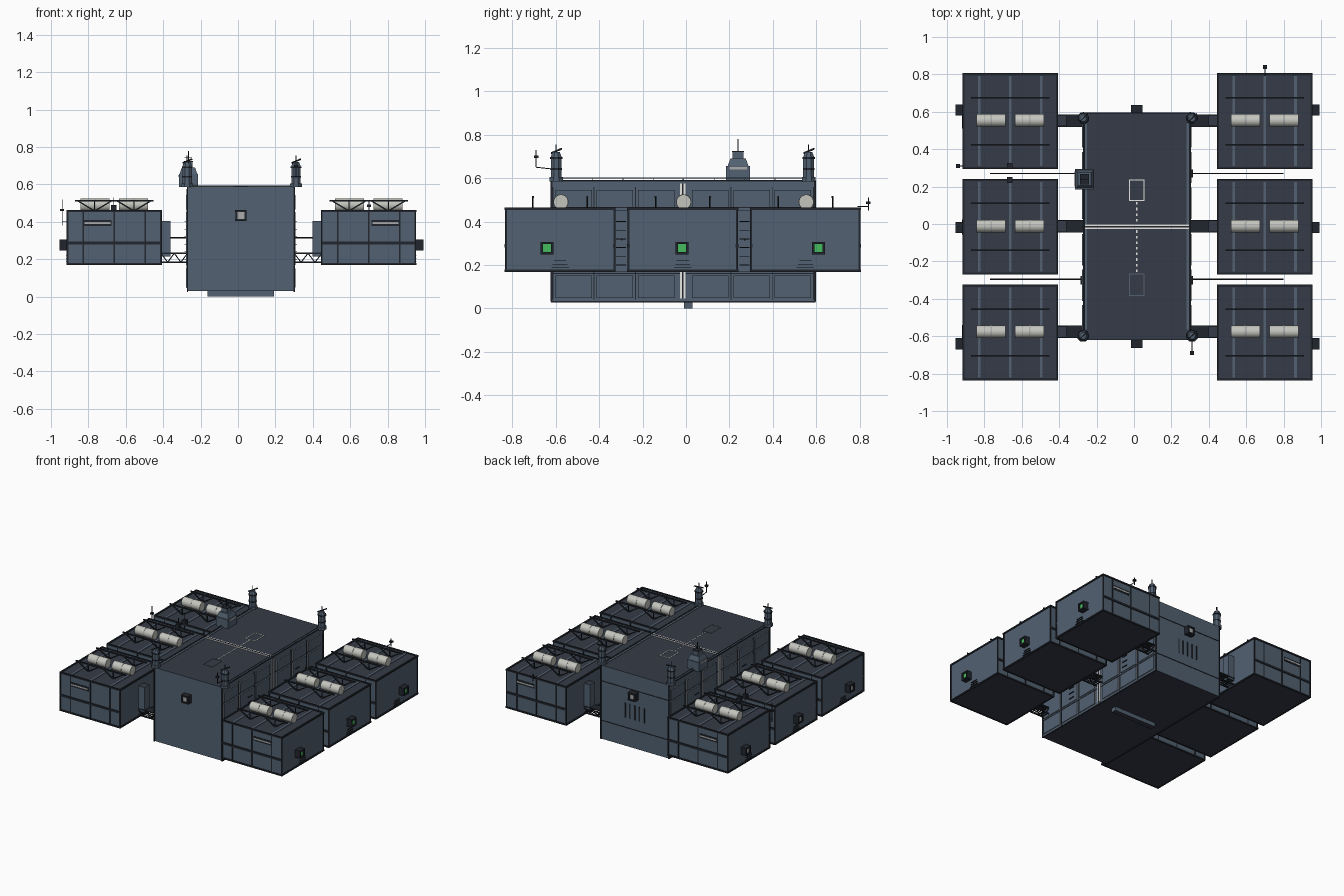
import bpy, bmesh, math
from mathutils import Vector, Matrix

cube = bpy.data.objects.get("Cube")
if cube:
    bpy.data.objects.remove(cube, do_unlink=True)


def material(name, r, g, b):
    m = bpy.data.materials.new(name)
    m.use_nodes = True
    m.diffuse_color = (r, g, b, 1)
    m.node_tree.nodes["Principled BSDF"].inputs["Base Color"].default_value = (r, g, b, 1)
    return m


SLATE = material("slate wall", .085, .12, .165)
DARK = material("dark roof", .036, .044, .063)
TRIM = material("black trim", .015, .019, .026)
TANK = material("pale tank", .55, .56, .51)
WHITE = material("white light", .85, .85, .82)
GREEN = material("green lamp", .06, .5, .11)
GREY = material("grey glass", .4, .41, .4)


class Part:
    """Collects simple solids into one named object."""

    def __init__(self, name, *mats):
        self.name, self.mats, self.bm = name, mats, bmesh.new()

    def box(self, x, y, z, sx, sy, sz):
        bmesh.ops.create_cube(self.bm, size=1, matrix=Matrix.Translation((x, y, z)) @ Matrix.Diagonal((sx, sy, sz, 1)))

    def rod(self, a, b, r, sides=4, r2=None):
        a, b = Vector(a), Vector(b)
        turn = (b - a).to_track_quat('Z', 'Y').to_matrix().to_4x4()
        spin = Matrix.Rotation(math.pi / sides, 4, 'Z')
        bmesh.ops.create_cone(self.bm, cap_ends=True, segments=sides, radius1=r, radius2=r if r2 is None else r2,
                              depth=(b - a).length, matrix=Matrix.Translation((a + b) / 2) @ turn @ spin)

    def done(self, rule=None, smooth=False):
        mesh = bpy.data.meshes.new(self.name)
        self.bm.normal_update()
        if rule:
            for f in self.bm.faces:
                f.material_index = rule(f)
        self.bm.to_mesh(mesh)
        self.bm.free()
        for m in self.mats:
            mesh.materials.append(m)
        ob = bpy.data.objects.new(self.name, mesh)
        bpy.context.collection.objects.link(ob)
        if smooth:
            bpy.ops.object.select_all(action='DESELECT')
            bpy.context.view_layer.objects.active = ob
            ob.select_set(True)
            bpy.ops.object.shade_smooth_by_angle(angle=math.radians(40))
        return ob


def flat_ends(f):
    return 1 if abs(f.normal.z) > .9 else 0


CX, CY = .015, -.013            # hull centre
HW, HL = .285, .607             # hull half width and half length
Z0, Z1 = .03, .588              # hull bottom and top
PX, PW, PB, PT = .68, .25, .17, .458   # pod offset, half size, bottom, top
POD_Y = (.55, -.015, -.58)

# Main hull with dark roof and underside, and keel slab
p = Part("main_hull", SLATE, DARK)
p.box(CX, CY, (Z0 + Z1) / 2, 2 * HW, 2 * HL, Z1 - Z0)
p.done(flat_ends)
p = Part("keel_slab", SLATE, DARK)
p.box(CX, .01, .016, .355, .04, .032)
p.done(flat_ends)

# Side wall panels with a glowing edge behind each
glow, panel, seams = Part("panel_glow", WHITE), Part("side_panels", SLATE), Part("panel_seams", TRIM)
for s in (-1, 1):
    x = CX + s * HW
    for half in (-1, 1):
        for i in range(3):
            y = CY + half * (.125 + .19 * i)
            for z, h in ((.1, .1), (.31, .28), (.505, .075)):
                glow.box(x + s * .002, y, z, .005, .165, h)
                panel.box(x + s * .006, y, z, .004, .168, h + .003)
            seams.box(x, y + half * .095, .3, .004, .004, .52)
    seams.box(x, CY, .465, .004, 2 * HL, .005)
    seams.box(x, CY, .16, .004, 2 * HL, .005)
    for y in (-.3, .27):
        for i in range(6):
            seams.box(x + s * .01, y, .2 + i * .04, .01, .045, .004)
    # hull edge trims
    for z in (Z0, Z1):
        seams.box(x, CY, z, .008, 2 * HL + .004, .008)
    for y in (CY - HL, CY + HL):
        seams.box(x, y, .31, .008, .008, Z1 - Z0)
for p in (glow, panel, seams):
    p.done()

# Central light band wrapping the hull, split by a dark line
for name, mat, w, out in (("light_band", WHITE, .026, .004), ("band_core", TRIM, .008, .006)):
    p = Part(name, mat)
    p.box(CX, -.015, Z1, .56, w, 2 * out)
    for s in (-1, 1):
        p.box(CX + s * HW, -.015, .31, 2 * out, w, .53)
    p.done()

# Roof markings, edge strips and railings
p = Part("roof_marking", WHITE)
for i in range(13):
    p.box(CX, -.25 + i * .03, Z1 + .001, .006, .014, .003)
for s in (-1, 1):
    p.box(CX + s * .038, .18, Z1 + .001, .005, .115, .003)
    p.box(CX, .18 + s * .055, Z1 + .001, .08, .005, .003)
p.done()
p = Part("roof_hatch_outline", SLATE)
for s in (-1, 1):
    p.box(CX + s * .038, -.325, Z1 + .001, .005, .12, .003)
    p.box(CX, -.325 + s * .058, Z1 + .001, .08, .005, .003)
    p.box(CX + s * .275, CY, Z1 + .001, .016, 1.1, .004)
p.done()
p = Part("roof_railing", SLATE)
for s in (-1, 1):
    x = CX + s * .28
    p.rod((x, -.58, .601), (x, .55, .601), .003)
    for i in range(9):
        p.rod((x, -.57 + i * .14, Z1), (x, -.57 + i * .14, .601), .002)
p.done()

# Back wall bands and vents
p = Part("back_wall_details", TRIM)
for z in (.17, .47):
    p.box(CX, CY + HL, z, 2 * HW, .005, .006)
for i in range(5):
    p.box(CX - .08 + i * .04, CY + HL, .3, .01, .006, .11)
p.done()


# Docking ports: frame and lit square, facing a direction in plan
def port(name, x, y, z, dx, dy, mat):
    wide = lambda w, d: (d if dx else w, d if dy else w)
    f = Part(name + "_frame", TRIM)
    for k in (-1, 1):
        f.box(x + dx * .02, y + dy * .02, z + k * .024, *wide(.06, .044), .011)
        ox, oy = (0, k * .024) if dx else (k * .024, 0)
        f.box(x + dx * .02 + ox, y + dy * .02 + oy, z, *wide(.011, .044), .058)
    f.done()
    g = Part(name + "_lamp", mat)
    g.box(x + dx * .016, y + dy * .016, z, *wide(.038, .036), .038)
    g.done()


port("front_port", CX, CY - HL - .002, .435, 0, -1, GREY)
port("back_port", CX, CY + HL, .435, 0, 1, GREY)


# Side pods with frames, roof trusses, tanks and bridges
def pod(side, cy, tag):
    cx = .0185 + side * PX
    p = Part(tag + "_pod", SLATE, DARK)
    p.box(cx, cy, (PB + PT) / 2, 2 * PW, 2 * PW, PT - PB)
    p.done(flat_ends)

    t = Part(tag + "_pod_frame", TRIM)
    for k in (-1, 1):
        for z in (PB + .004, PT):
            t.box(cx + k * PW, cy, z, .012, .51, .011)
            t.box(cx, cy + k * PW, z, .51, .012, .011)
        t.box(cx, cy + k * PW, .288, .505, .012, .016)
        for i in (-1, 1):
            t.box(cx + i * PW, cy + k * PW, .314, .009, .009, .29)
        for i in (-1, 0, 1):
            t.box(cx + i * .165, cy + k * PW, .314, .008, .006, .28)
        # window housing
        t.box(cx + side * .09, cy + k * PW, .393, .15, .007, .032)
        # roof truss: top rail, V struts and end posts
        y = cy + k * .125
        t.box(cx, y, .512, .42, .008, .009)
        for i in (-1, 1):
            mid = cx + i * .105
            for j in (-1, 1):
                t.rod((mid, y, PT), (mid + j * .09, y, .512), .005)
            t.rod((mid, y, PT), (mid, y, .512), .004)
    for i in range(3):
        t.box(cx + side * PW, cy, .187 + i * .016, .014, .08 - .012 * i, .004)
    t.done()

    w = Part(tag + "_pod_window", GREY)
    r = Part(tag + "_roof_ribs", SLATE)
    for k in (-1, 1):
        w.box(cx + side * .09, cy + k * PW, .393, .14, .009, .01)
    for i in (-1, 0, 1):
        r.box(cx + i * .165, cy, PT, .014, .48, .008)
    w.done()
    r.done()

    # pair of storage tanks on saddles
    c, b = Part(tag + "_tanks", TANK), Part(tag + "_tank_bands", GREY)
    for k in (-1, 1):
        m = cx + k * .103
        c.rod((m - .077, cy + .004, .49), (m + .077, cy + .004, .49), .034, 20)
        b.rod((m - .004, cy + .004, .49), (m + .004, cy + .004, .49), .0355, 20)
    c.done(smooth=True)
    b.done(smooth=True)

    # lattice bridge and door housing on the inner face
    a, e = cx - side * PW, CX + side * HW
    g = Part(tag + "_bridge", TRIM)
    step = (e - a) / 4
    y0 = cy + .003
    g.box((a + e) / 2, y0, .232, abs(e - a), .062, .005)
    for k in (-1, 1):
        y = y0 + k * .03
        for z in (.184, .232):
            g.rod((a, y, z), (e, y, z), .005)
        for i in range(4):
            lo, hi = (.184, .232) if i % 2 else (.232, .184)
            g.rod((a + i * step, y, lo), (a + (i + 1) * step, y, hi), .004)
    for i in range(8):
        g.rod((a + i * step / 2, y0 - .03, .184), (a + i * step / 2, y0 + .03, .184), .004)
    g.done()
    d = Part(tag + "_door_housing", SLATE, DARK)
    d.box(a - side * .025, y0, .31, .05, .06, .19)
    d.done(flat_ends)
    port(tag + "_port", cx + side * PW, cy + (.06 if cy > 0 else -.06 if cy < -.1 else -.003),
         .277, side, 0, GREEN if side > 0 else GREY)


for side, sn in ((-1, "right"), (1, "left")):
    for cy, yn in zip(POD_Y, ("back", "middle", "front")):
        pod(side, cy, yn + "_" + sn)

# Cables running between the pods
p = Part("cables", TRIM)
for y in (.27, -.295):
    p.rod((-.77, y, .315), (.8, y, .315), .004, 6)
p.done()

# Corner turrets with angled barrels and masts
p, q = Part("corner_turrets", SLATE), Part("turret_fittings", TRIM)
for x in (-.272, .31):
    for y in (-.598, .565):
        p.rod((x, y, .585), (x, y, .605), .034, 8)
        p.rod((x, y, .605), (x, y, .69), .027, 8)
        p.rod((x, y, .695), (x, y, .72), .028, 8, .018)
        q.rod((x, y, .688), (x, y, .697), .031, 8)
        q.rod((x, y, .638), (x, y, .646), .029, 8)
        q.rod((x, y, .72), (x, y, .755), .003)
        q.rod((x - .022, y - .022, .715), (x + .025, y + .025, .735), .005)
p.done()
q.done()

# Command tower
p, q = Part("command_tower", SLATE), Part("tower_mast", TRIM)
x, y = -.265, .24
p.box(x, y, .62, .1, .11, .07)
p.rod((x, y, .655), (x, y, .69), .068, 4, .05)
p.box(x, y, .705, .045, .05, .03)
q.box(x, y, .722, .05, .055, .006)
q.rod((x, y, .72), (x, y, .78), .003)
q.rod((x - .02, y, .745), (x + .02, y, .745), .002)
p.done()
q.done()
p = Part("tower_window", GREY)
p.box(x, y, .645, .104, .08, .012)
p.done()

# Small masts and sensor boxes
p = Part("sensor_masts", TRIM)
for x, y, z, h in ((-.94, .31, .38, .14), (.31, -.69, .65, .08), (.7, .84, .45, .06)):
    p.rod((x, y, z), (x, y, z + h), .003)
    p.box(x, y, z + h * .6, .022, .02, .012)
p.rod((.31, -.69, .65), (.31, -.6, .64), .003)
p.rod((-.94, .31, .4), (-.9, .31, .4), .003)
p.rod((.7, .84, .47), (.7, .79, .47), .003)
for y in (.31, .235):
    p.box(-.665, y, .475, .03, .03, .03)
    p.rod((-.665, y, .475), (-.665, y, .53), .002)
p.done()
